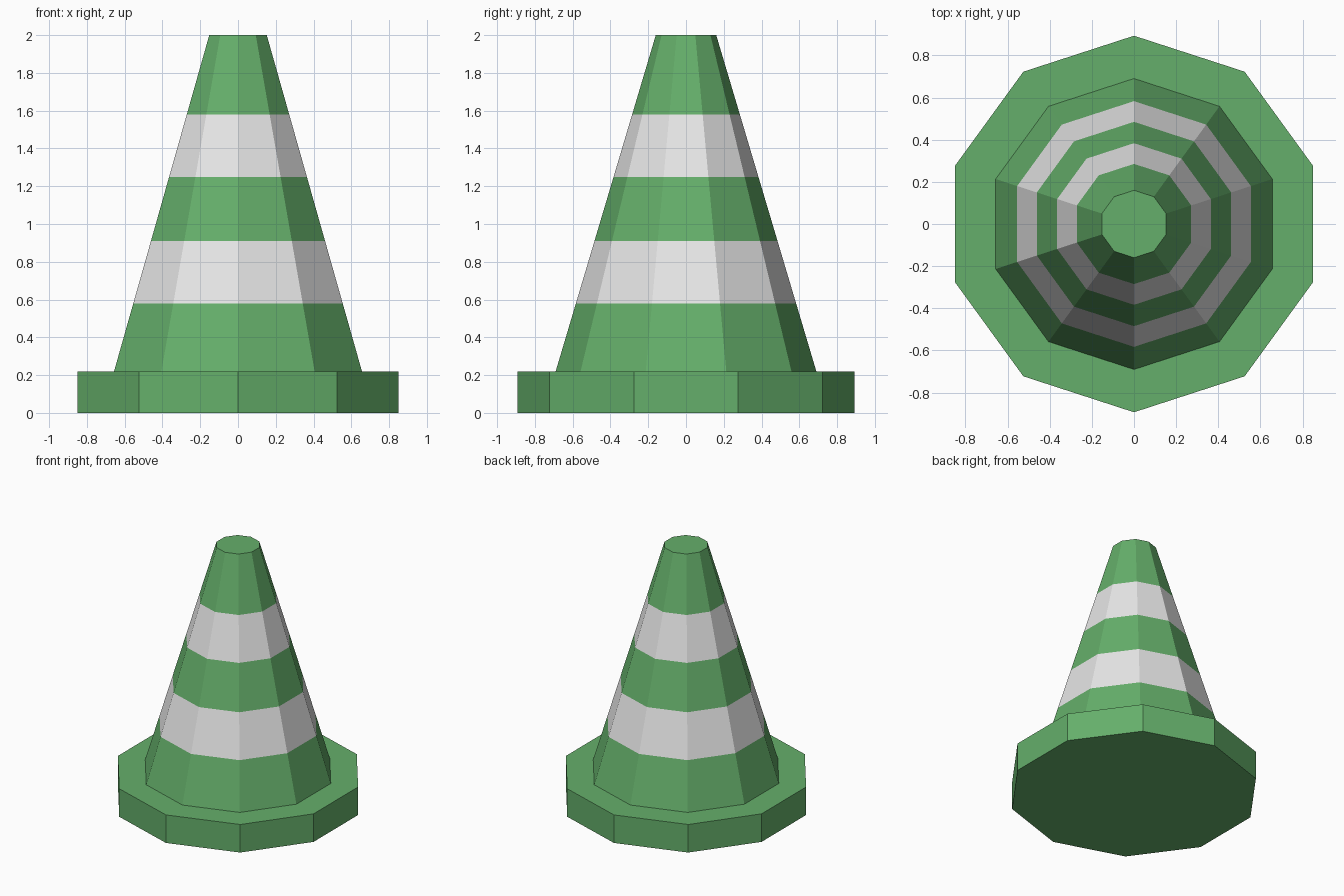
import bpy, math

if "Cube" in bpy.data.objects:
    bpy.data.objects.remove(bpy.data.objects["Cube"])

SIDES = 10


def material(name, rgb):
    m = bpy.data.materials.new(name)
    m.diffuse_color = (*rgb, 1)
    m.use_nodes = True
    m.node_tree.nodes["Principled BSDF"].inputs["Base Color"].default_value = m.diffuse_color
    return m


green = material("green", (0.13, 0.43, 0.145))
white = material("white", (0.8, 0.8, 0.8))


def lathe(name, rings, mats, band_mats):
    """Ten-sided solid from (radius, z) rings, capped at both ends."""
    verts = [(r * math.sin(2 * math.pi * i / SIDES), -r * math.cos(2 * math.pi * i / SIDES), z)
             for r, z in rings for i in range(SIDES)]
    faces, idx = [], []
    for k in range(len(rings) - 1):
        for i in range(SIDES):
            a, b = k * SIDES + i, k * SIDES + (i + 1) % SIDES
            faces.append((a, b, b + SIDES, a + SIDES))
            idx.append(band_mats[k])
    top = (len(rings) - 1) * SIDES
    faces += [tuple(reversed(range(SIDES))), tuple(range(top, top + SIDES))]
    idx += [0, 0]
    mesh = bpy.data.meshes.new(name)
    mesh.from_pydata(verts, [], faces)
    for m in mats:
        mesh.materials.append(m)
    for p, i in zip(mesh.polygons, idx):
        p.material_index = i
    bpy.context.collection.objects.link(bpy.data.objects.new(name, mesh))


# Base slab
lathe("base", [(0.893, 0), (0.893, 0.22)], [green], [0])

# Tapered body with two white stripes
Z0, Z1, R0, R1 = 0.22, 2.0, 0.69, 0.16
heights = [Z0, 0.58, 0.91, 1.25, 1.58, Z1]
rings = [(R0 + (R1 - R0) * (z - Z0) / (Z1 - Z0), z) for z in heights]
lathe("cone_body", rings, [green, white], [0, 1, 0, 1, 0])
